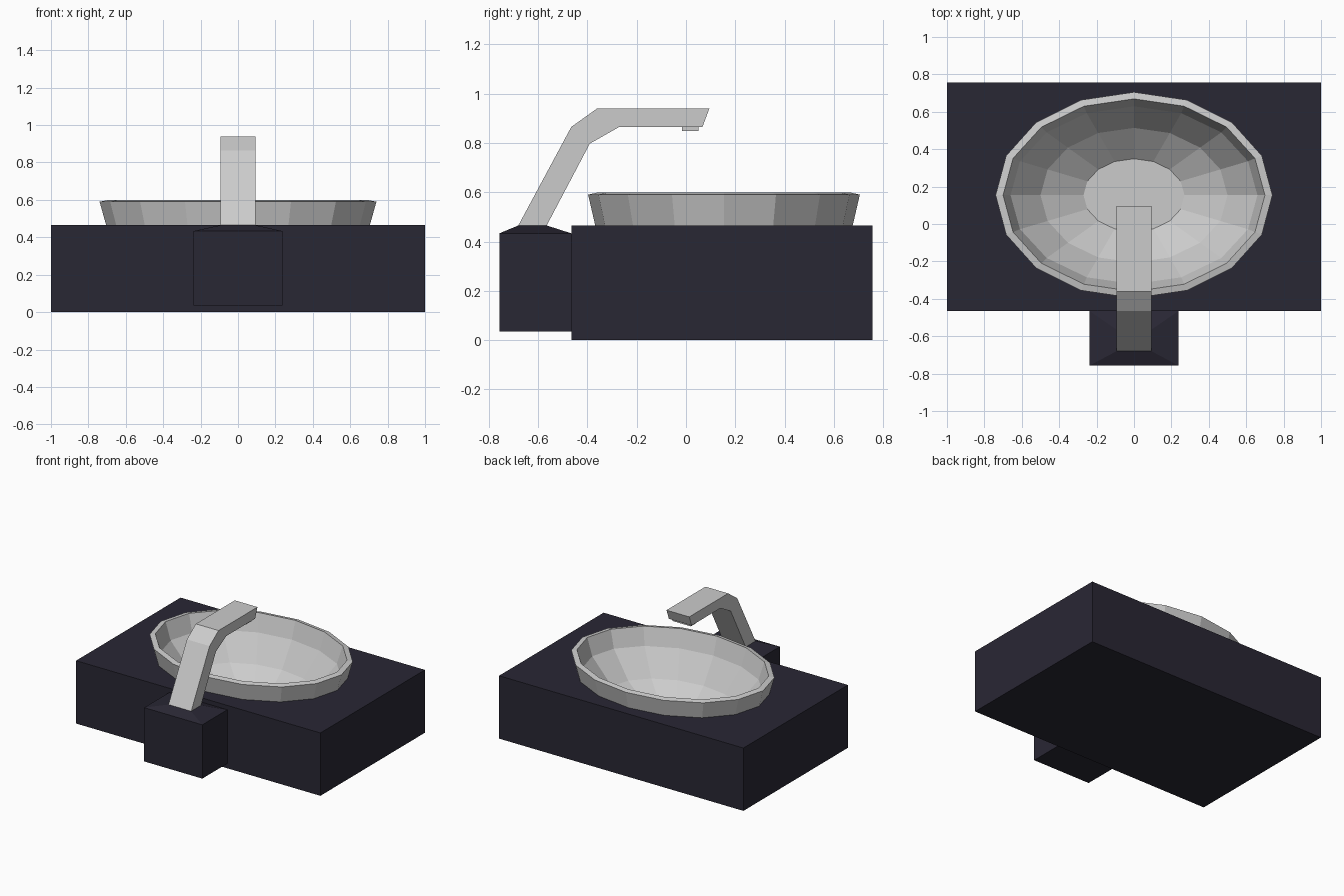
import bpy, bmesh, math

if "Cube" in bpy.data.objects:
    bpy.data.objects.remove(bpy.data.objects["Cube"])

dark = bpy.data.materials.new("dark_stone")
dark.diffuse_color = (0.022, 0.02, 0.034, 1)
dark.use_nodes = True
dark.node_tree.nodes["Principled BSDF"].inputs["Base Color"].default_value = dark.diffuse_color
CY, N = 0.154, 16  # basin centre and side count


def make(name, bm, mat=None):
    bmesh.ops.recalc_face_normals(bm, faces=bm.faces)
    me = bpy.data.meshes.new(name)
    bm.to_mesh(me)
    bm.free()
    ob = bpy.data.objects.new(name, me)
    bpy.context.collection.objects.link(ob)
    if mat:
        me.materials.append(mat)
    return ob


def ring(bm, rx, ry, z, cy=CY, n=N):
    return [bm.verts.new((rx * math.cos(2 * math.pi * i / n),
                          cy + ry * math.sin(2 * math.pi * i / n), z)) for i in range(n)]


def rect(bm, hx, y0, y1, z):
    return [bm.verts.new(p) for p in ((-hx, y0, z), (hx, y0, z), (hx, y1, z), (-hx, y1, z))]


def bridge(bm, a, b):
    n = len(a)
    for i in range(n):
        j = (i + 1) % n
        bm.faces.new((a[i], a[j], b[j], b[i]))


def loft(name, bm, rings, mat=None):
    for a, b in zip(rings, rings[1:]):
        bridge(bm, a, b)
    bm.faces.new(rings[0])
    bm.faces.new(rings[-1])
    return make(name, bm, mat)


# counter block with an opening for the basin
bm = bmesh.new()
counter = loft("counter", bm, [rect(bm, 1, -0.465, 0.757, z) for z in (0, 0.465)], dark)
bm = bmesh.new()
cutter = loft("basin_cutter", bm, [ring(bm, 0.4, 0.3, 0.08), ring(bm, 0.69, 0.505, 0.3),
                                   ring(bm, 0.69, 0.505, 0.7)])
cutter.hide_render = True
cutter.hide_viewport = True
mod = counter.modifiers.new("opening", "BOOLEAN")
mod.object = cutter
mod.solver = "EXACT"

# faceted oval basin: outer shell, rim, inner bowl
profile = [(0.32, 0.23, 0.10), (0.55, 0.40, 0.25), (0.705, 0.522, 0.465), (0.74, 0.551, 0.59),
           (0.70, 0.515, 0.598), (0.66, 0.475, 0.47), (0.50, 0.36, 0.29), (0.27, 0.195, 0.15)]
bm = bmesh.new()
loft("basin", bm, [ring(bm, *p) for p in profile])

# drain disc
bm = bmesh.new()
loft("drain", bm, [ring(bm, 0.055, 0.055, z, n=24) for z in (0.145, 0.154)])

# tap pedestal with sloped top
bm = bmesh.new()
loft("tap_base", bm, [rect(bm, 0.238, -0.757, -0.465, 0.035), rect(bm, 0.238, -0.757, -0.465, 0.433),
                      rect(bm, 0.093, -0.68, -0.565, 0.465)], dark)

# bent spout extruded across x
side = [(-0.68, 0.465), (-0.465, 0.865), (-0.36, 0.94), (0.095, 0.94),
        (0.067, 0.865), (-0.27, 0.865), (-0.39, 0.797), (-0.565, 0.465)]
bm = bmesh.new()
loft("spout", bm, [[bm.verts.new((x, y, z)) for y, z in side] for x in (-0.093, 0.093)])

# nozzle under the spout tip
bm = bmesh.new()
loft("nozzle", bm, [rect(bm, 0.075, -0.017, 0.051, z) for z in (0.848, 0.866)])
